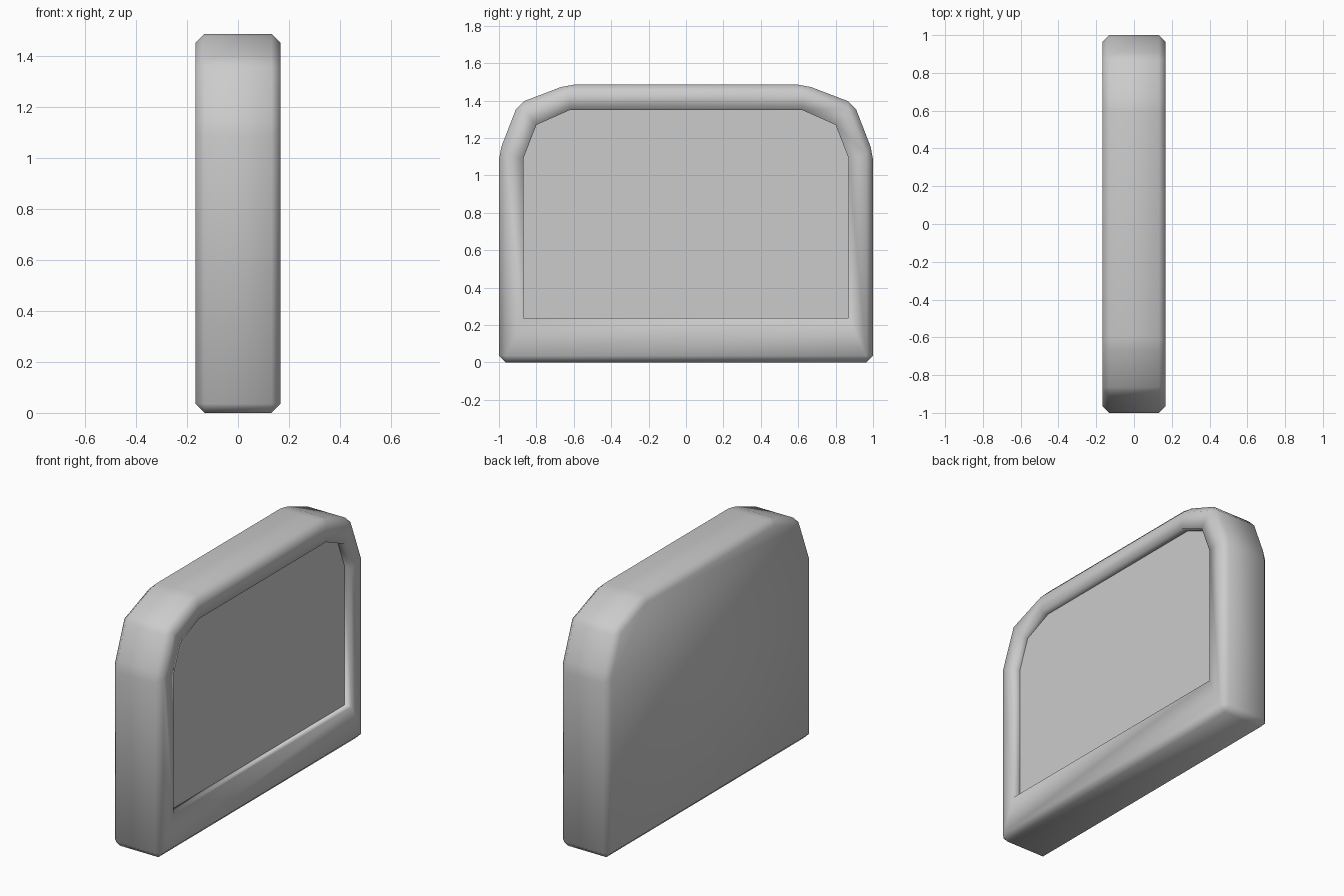
import bpy, bmesh
from mathutils import Vector

if "Cube" in bpy.data.objects:
    bpy.data.objects.remove(bpy.data.objects["Cube"])

HALF_W = 0.167      # half thickness along x
BEVEL = 0.036
PANEL_X = 0.12      # depth of the recessed panel


def mirrored(half):
    """Close a right-hand half profile (y, z) into a symmetric loop."""
    return half + [(-y, z) for y, z in reversed(half)]


outer = mirrored([(1.0, 0.0), (1.0, 1.12), (0.897, 1.385), (0.635, 1.485)])
inner = mirrored([(0.87, 0.237), (0.87, 1.09), (0.80, 1.27), (0.62, 1.35)])

bm = bmesh.new()

# Slab: extruded outline with every edge chamfered
base = bm.faces.new([bm.verts.new((-HALF_W, y, z)) for y, z in outer])
ext = bmesh.ops.extrude_face_region(bm, geom=[base], use_keep_orig=True)
bmesh.ops.translate(bm, vec=(2 * HALF_W, 0, 0),
                    verts=[v for v in ext["geom"] if isinstance(v, bmesh.types.BMVert)])
bmesh.ops.recalc_face_normals(bm, faces=bm.faces[:])
bmesh.ops.bevel(bm, geom=bm.edges[:], offset=BEVEL, offset_type='OFFSET',
                segments=1, profile=0.5, affect='EDGES', clamp_overlap=True)
bm.normal_update()

# Rim: inset the +x face to the window outline
panel = max(bm.faces, key=lambda f: f.calc_center_median().x)
bmesh.ops.inset_individual(bm, faces=[panel], thickness=0.05)
for v in panel.verts:
    y, z = min(inner, key=lambda p: (Vector(p) - Vector((v.co.y, v.co.z))).length)
    v.co = (HALF_W, y, z)

# Recess: push the window face inwards, leaving an upright inner wall
bmesh.ops.inset_individual(bm, faces=[panel], thickness=0.0)
for v in panel.verts:
    y, z = min(inner, key=lambda p: (Vector(p) - Vector((v.co.y, v.co.z))).length)
    v.co = (PANEL_X, y, z)

# Soft shading everywhere, crisp border around the panel
for f in bm.faces:
    f.smooth = True
for e in panel.edges:
    e.smooth = False

mesh = bpy.data.meshes.new("framed_panel")
bm.to_mesh(mesh)
bm.free()
obj = bpy.data.objects.new("framed_panel", mesh)
bpy.context.collection.objects.link(obj)
